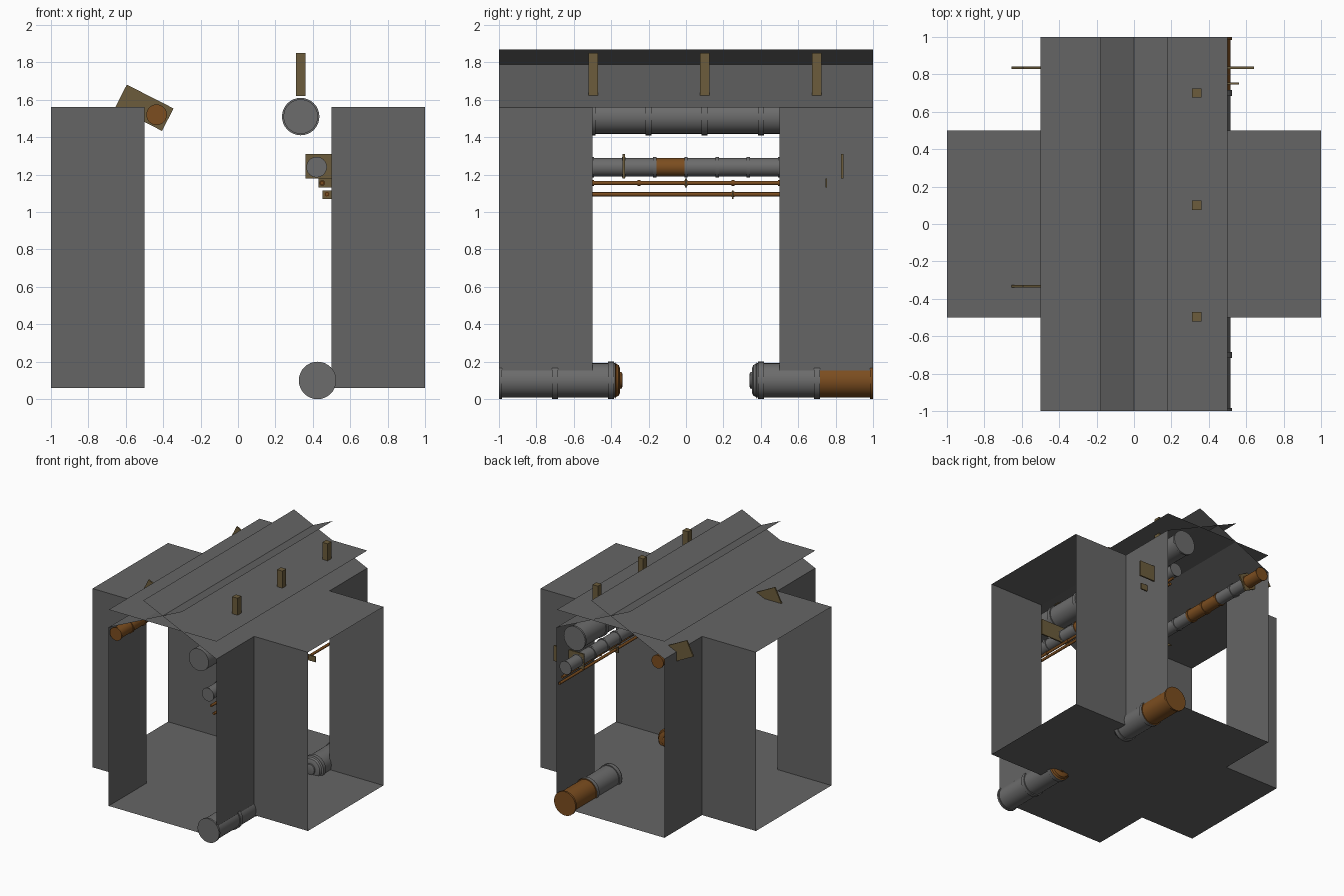
import bpy, bmesh, math
from mathutils import Matrix, Vector

if "Cube" in bpy.data.objects:
    bpy.data.objects.remove(bpy.data.objects["Cube"])


def material(name, rgb):
    m = bpy.data.materials.new(name)
    m.diffuse_color = (*rgb, 1)
    m.use_nodes = True
    m.node_tree.nodes["Principled BSDF"].inputs["Base Color"].default_value = m.diffuse_color
    return m


WALL = material("wall grey", (0.13, 0.13, 0.13))
PIPE = material("pipe grey", (0.15, 0.15, 0.15))
RUST = material("rust orange", (0.20, 0.075, 0.014))
BRACKET = material("bracket brown", (0.15, 0.108, 0.045))


def finish(name, bm, mats, smooth=False):
    me = bpy.data.meshes.new(name)
    bm.to_mesh(me)
    bm.free()
    ob = bpy.data.objects.new(name, me)
    bpy.context.collection.objects.link(ob)
    for m in mats:
        me.materials.append(m)
    if smooth:
        bpy.ops.object.select_all(action='DESELECT')
        ob.select_set(True)
        bpy.context.view_layer.objects.active = ob
        bpy.ops.object.shade_smooth_by_angle(angle=math.radians(35))
    return ob


def sheets(name, polys):
    bm = bmesh.new()
    for p in polys:
        bm.faces.new([bm.verts.new(v) for v in p])
    return finish(name, bm, [WALL])


def box(name, loc, size, mat, turn=0):
    bm = bmesh.new()
    bmesh.ops.create_cube(bm, size=1, matrix=Matrix.Translation(loc)
                          @ Matrix.Rotation(turn, 4, 'Y') @ Matrix.Diagonal((*size, 1)))
    return finish(name, bm, [mat])


def pipe(name, x, z, profile, rusty=lambda y: False, sides=32):
    """Closed tube along y through (y, radius) pairs; rust is chosen by y."""
    bm = bmesh.new()
    rings = []
    for y, r in profile:
        rings.append([bm.verts.new((x + r * math.cos(a), y, z + r * math.sin(a)))
                      for a in (2 * math.pi * i / sides for i in range(sides))])
    for a, b in zip(rings, rings[1:]):
        for i in range(sides):
            j = (i + 1) % sides
            bm.faces.new((a[i], b[i], b[j], a[j]))
    bm.faces.new(rings[0])
    bm.faces.new(rings[-1][::-1])
    bmesh.ops.recalc_face_normals(bm, faces=bm.faces)
    for f in bm.faces:
        f.material_index = int(rusty(f.calc_center_median().y))
    return finish(name, bm, [PIPE, RUST], True)


def banded(y0, y1, bands, r, rb, w):
    """Straight profile with raised collars of half width w."""
    pts = []
    for b in sorted(bands):
        lo, hi = max(y0, b - w), min(y1, b + w)
        if lo > y0:
            pts.append((lo, r))
        pts += [(lo, rb), (hi, rb)]
        if hi < y1:
            pts.append((hi, r))
    if pts[0][0] > y0:
        pts.insert(0, (y0, r))
    if pts[-1][0] < y1:
        pts.append((y1, r))
    return pts


# Cross-shaped floor
F, C, H = 0.06, 1.56, 0.5
plan = [(-H, -1), (H, -1), (H, -H), (1, -H), (1, H), (H, H),
        (H, 1), (-H, 1), (-H, H), (-1, H), (-1, -H), (-H, -H)]
sheets("floor", [[(x, y, F) for x, y in plan]])

# Corner walls and side passage ceilings
walls, tops = [], []
for sx in (-1, 1):
    for sy in (-1, 1):
        corner, a, b = (sx * H, sy * H), (sx, sy * H), (sx * H, sy)
        for e in (a, b):
            walls.append([(*corner, F), (*e, F), (*e, C), (*corner, C)])
    tops.append([(sx * H, -H, C), (sx, -H, C), (sx, H, C), (sx * H, H, C)])
sheets("corner_walls", walls)
sheets("side_ceilings", tops)

# Main passage ceiling: flat panel crossed by two sloping panels
sheets("flat_ceiling", [[(-H, -1, 1.707), (H, -1, 1.707), (H, 1, 1.707), (-H, 1, 1.707)]])
sheets("sloped_ceiling", [[(s * H, -1, C), (-s * 0.18, -1, 1.87),
                           (-s * 0.18, 1, 1.87), (s * H, 1, C)] for s in (-1, 1)])

# Large overhead pipe with its hanger posts
pipe("overhead_pipe", 0.335, 1.51,
     banded(-1, 1, [-0.8, -0.5, -0.2, 0.1, 0.4, 0.7, 1], 0.092, 0.1, 0.016))
for y in (-0.495, 0.1, 0.7):
    box("hanger_post", (0.335, y, 1.735), (0.05, 0.05, 0.23), BRACKET)

# Medium pipes on both sides, collars every sixth of a unit
sixths = [i / 6 for i in range(-6, 7)]
medium = banded(-1, 1, sixths, 0.049, 0.055, 0.009)
pipe("right_medium_pipe", 0.42, 1.24, medium, lambda y: -0.165 < y < -0.002)
spans = [(-1.01, -0.66), (-0.34, -0.16), (0.16, 0.51), (0.82, 1.01)]
pipe("left_medium_pipe", -0.435, 1.52, medium,
     lambda y: any(a < y < b for a, b in spans))
for y in (-0.333, 0.835):
    box("right_bracket", (0.5, y, 1.245), (0.28, 0.012, 0.13), BRACKET)
    box("left_bracket", (-0.5, y, 1.557), (0.28, 0.012, 0.135), BRACKET, math.radians(27))

# Thin pipes with small brackets
quarters = [i / 4 for i in range(-3, 4)]
pipe("upper_thin_pipe", 0.45, 1.155, banded(-1, 1, quarters, 0.011, 0.015, 0.008),
     lambda y: True, 16)
pipe("lower_thin_pipe", 0.475, 1.095, banded(-1, 1, [0.25], 0.011, 0.014, 0.008),
     lambda y: True, 16)
for y in (0, 0.75):
    box("upper_thin_bracket", (0.495, y, 1.155), (0.13, 0.01, 0.05), BRACKET)
box("lower_thin_bracket", (0.5, 0.25, 1.093), (0.095, 0.01, 0.046), BRACKET)

# Capped floor pipes
cap = [(-0.38, 0.1), (-0.375, 0.09), (-0.36, 0.082), (-0.352, 0.065),
       (-0.352, 0.045), (-0.343, 0.043), (-0.339, 0.03)]
body = banded(-1, -0.38, [-1, -0.7, -0.4], 0.092, 0.1, 0.016)
front = body + cap
pipe("front_floor_pipe", 0.425, 0.1, front, lambda y: y > -0.379)
pipe("rear_floor_pipe", 0.425, 0.1, [(-y, r) for y, r in reversed(front)],
     lambda y: y > 0.71)
